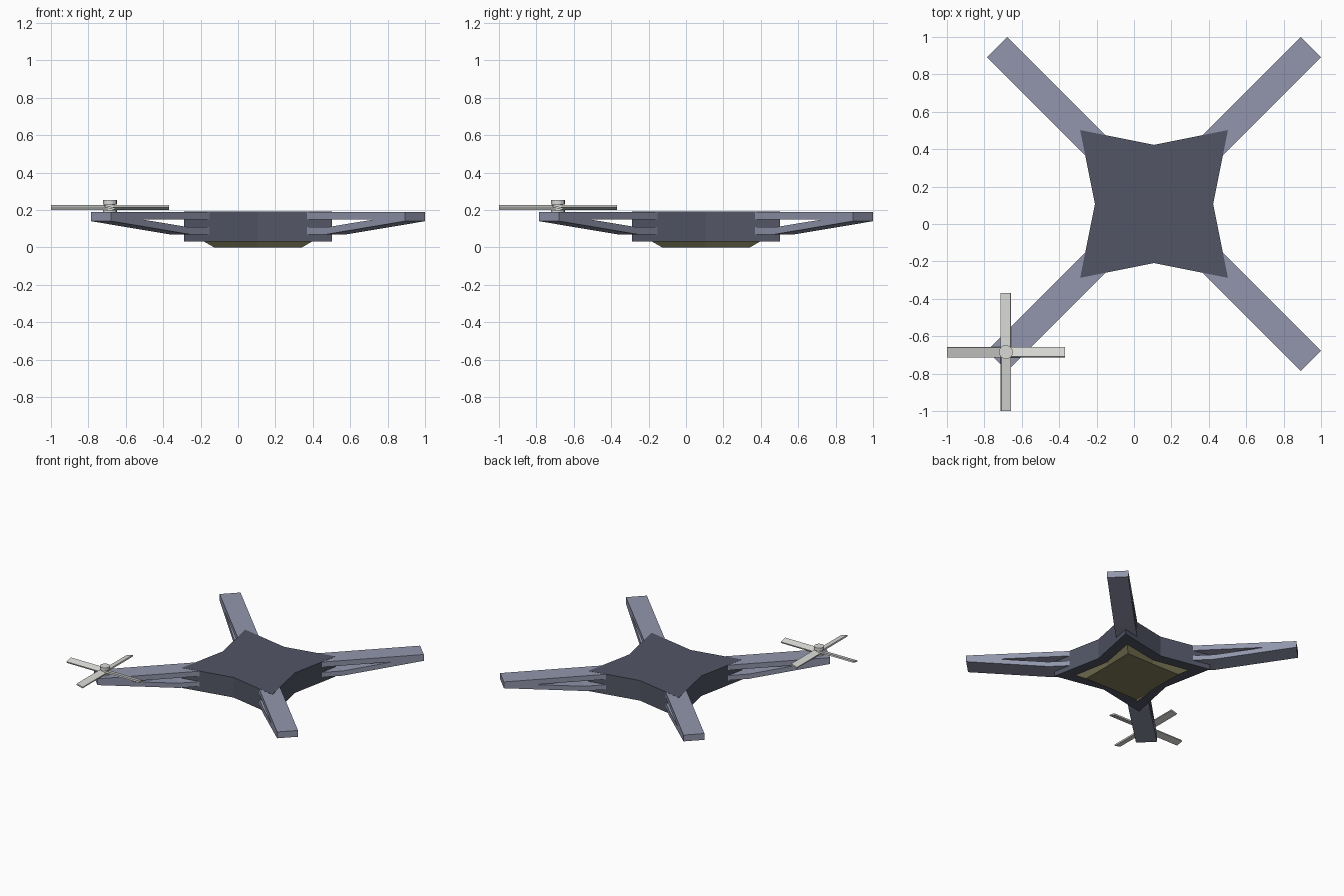
import bpy, bmesh, math
from mathutils import Matrix, Vector

if "Cube" in bpy.data.objects:
    bpy.data.objects.remove(bpy.data.objects["Cube"])

C = 0.107            # centre of the body in x and y
PROP = -0.685        # propeller position in x and y


def material(name, rgb):
    lin = [((v / 255 + 0.055) / 1.055) ** 2.4 for v in rgb]
    m = bpy.data.materials.new(name)
    m.diffuse_color = (*lin, 1)
    m.use_nodes = True
    m.node_tree.nodes["Principled BSDF"].inputs["Base Color"].default_value = m.diffuse_color
    return m


DARK = material("dark slate", (82, 86, 101))
GREY = material("blue grey", (146, 150, 172))
OLIVE = material("olive", (130, 126, 92))
LIGHT = material("light grey", (217, 217, 214))


def finish(bm, name, mat, matrix):
    bmesh.ops.recalc_face_normals(bm, faces=bm.faces)
    mesh = bpy.data.meshes.new(name)
    bm.to_mesh(mesh)
    bm.free()
    mesh.materials.append(mat)
    ob = bpy.data.objects.new(name, mesh)
    ob.matrix_world = matrix
    bpy.context.collection.objects.link(ob)
    return ob


def star(corner, mid):
    """Eight-point outline: square corners with separate edge midpoints."""
    return [(corner, corner), (0, mid), (-corner, corner), (-mid, 0),
            (-corner, -corner), (0, -mid), (corner, -corner), (mid, 0)]


def loft(name, lower, upper, z0, z1, mat):
    """Solid between two outlines with the same number of points."""
    bm = bmesh.new()
    a = [bm.verts.new((x, y, z0)) for x, y in lower]
    b = [bm.verts.new((x, y, z1)) for x, y in upper]
    bm.faces.new(a)
    bm.faces.new(b)
    for i in range(len(a)):
        j = (i + 1) % len(a)
        bm.faces.new((a[i], a[j], b[j], b[i]))
    return finish(bm, name, mat, Matrix.Translation((C, C, 0)))


def extrude_profile(name, pts, half_width, mat, matrix):
    """Side profile in x/z, extruded along y."""
    bm = bmesh.new()
    face = bm.faces.new([bm.verts.new((x, -half_width, z)) for x, z in pts])
    ext = bmesh.ops.extrude_face_region(bm, geom=[face])
    verts = [g for g in ext["geom"] if isinstance(g, bmesh.types.BMVert)]
    bmesh.ops.translate(bm, verts=verts, vec=(0, 2 * half_width, 0))
    return finish(bm, name, mat, matrix)


# Body and tapered belly plate
body_outline = star(0.395, 0.316)
loft("body", body_outline, body_outline, 0.032, 0.191, DARK)
loft("belly", star(0.235, 0.232), star(0.29, 0.236), 0.0, 0.032, OLIVE)

# Four braced arms: top beam and bent lower strut around an open gap
arm = [(0.3, 0.19), (1.187, 0.19), (1.187, 0.14), (0.595, 0.07), (0.3, 0.07),
       (0.3, 0.108), (0.6, 0.108), (0.96, 0.15), (0.3, 0.15)]
for k in range(4):
    turn = Matrix.Rotation(math.radians(45 + 90 * k), 4, 'Z')
    extrude_profile(f"arm_{k + 1}", arm, 0.076, GREY,
                    Matrix.Translation((C, C, 0)) @ turn)

# Propeller hub: foot, spindle and cap
for name, r, z0, z1 in (("hub_foot", 0.037, 0.188, 0.2),
                        ("hub_spindle", 0.028, 0.195, 0.235),
                        ("hub_cap", 0.037, 0.229, 0.253)):
    bm = bmesh.new()
    bmesh.ops.create_cone(bm, cap_ends=True, segments=16, radius1=r,
                          radius2=r, depth=z1 - z0)
    finish(bm, name, LIGHT, Matrix.Translation((PROP, PROP, (z0 + z1) / 2)))

# Four pitched propeller blades
for k in range(4):
    bm = bmesh.new()
    bmesh.ops.create_cube(bm, size=1)
    bmesh.ops.scale(bm, vec=Vector((0.305, 0.054, 0.011)), verts=bm.verts)
    bmesh.ops.translate(bm, vec=(0.1625, 0, 0), verts=bm.verts)
    turn = Matrix.Rotation(math.radians(90 * k), 4, 'Z')
    pitch = Matrix.Rotation(math.radians(-15), 4, 'X')
    finish(bm, f"blade_{k + 1}", LIGHT,
           Matrix.Translation((PROP, PROP, 0.213)) @ turn @ pitch)
